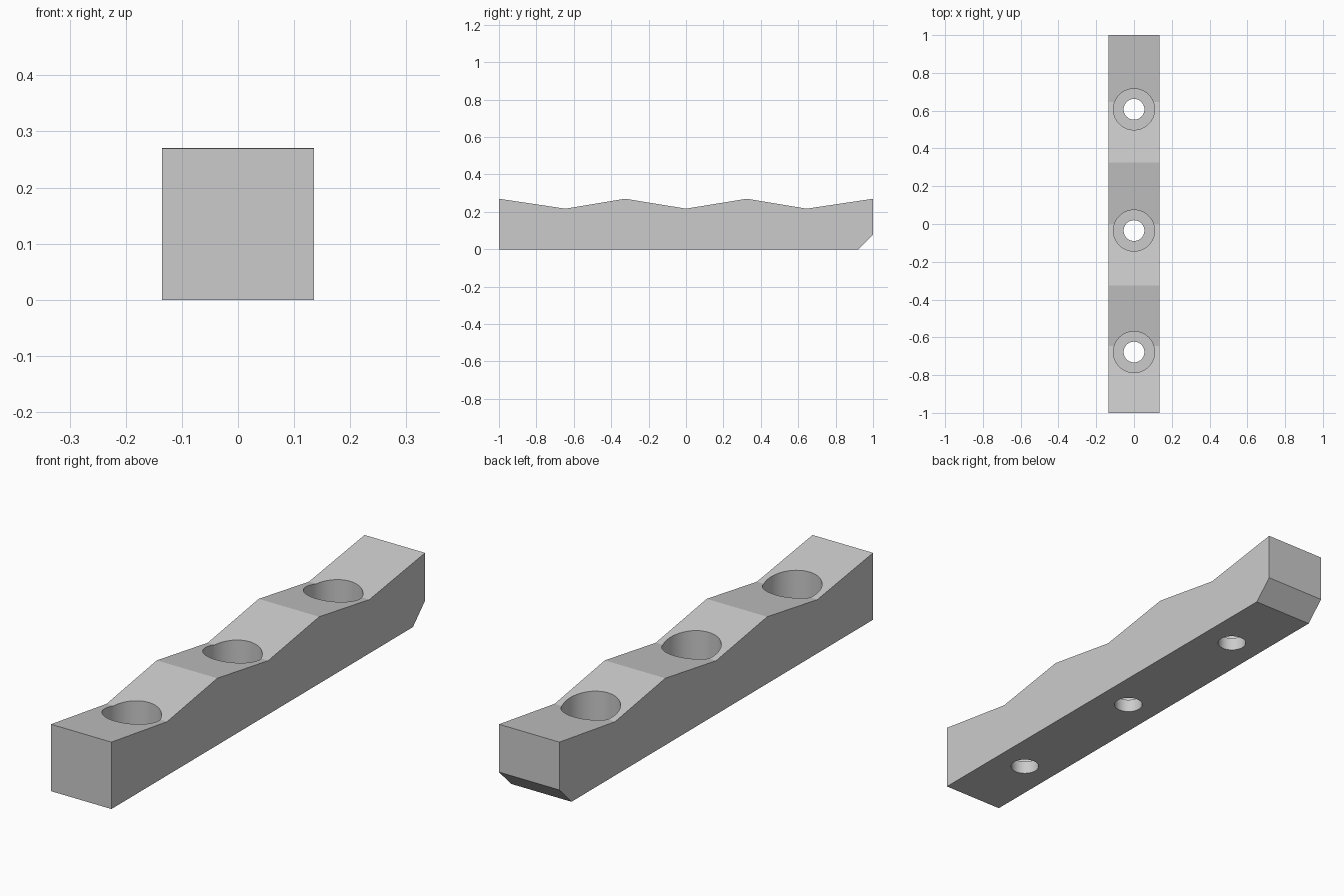
import bpy
import bmesh
import math

if "Cube" in bpy.data.objects:
    bpy.data.objects.remove(bpy.data.objects["Cube"], do_unlink=True)

WIDTH, HIGH, LOW, CHAMFER = 0.27, 0.27, 0.217, 0.077
HOLE_Y = (-0.678, -0.035, 0.607)

grey = bpy.data.materials.new("light grey")
grey.use_nodes = True
colour = (0.6, 0.6, 0.6, 1)
grey.diffuse_color = colour
grey.node_tree.nodes["Principled BSDF"].inputs["Base Color"].default_value = colour


def make_object(name, bm):
    bmesh.ops.recalc_face_normals(bm, faces=bm.faces)
    mesh = bpy.data.meshes.new(name)
    bm.to_mesh(mesh)
    bm.free()
    mesh.materials.append(grey)
    obj = bpy.data.objects.new(name, mesh)
    bpy.context.collection.objects.link(obj)
    return obj


# Bar: side profile with a zigzag top and one chamfered end, extruded in x
zigzag = [(1, HIGH), (0.645, LOW), (0.325, HIGH), (0, LOW),
          (-0.325, HIGH), (-0.645, LOW), (-1, HIGH)]
profile = [(-1, 0), (1 - CHAMFER, 0), (1, CHAMFER)] + zigzag
bm = bmesh.new()
side = bm.faces.new([bm.verts.new((-WIDTH / 2, y, z)) for y, z in profile])
ext = bmesh.ops.extrude_face_region(bm, geom=[side])
bmesh.ops.translate(bm, vec=(WIDTH, 0, 0),
                    verts=[v for v in ext["geom"] if isinstance(v, bmesh.types.BMVert)])
bar = make_object("bar", bm)

# Stepped cutters: narrow screw hole below, wide counterbore above
steps = [(0.055, -0.1), (0.055, 0.054), (0.109, 0.054), (0.109, 0.4)]
for i, y in enumerate(HOLE_Y):
    bm = bmesh.new()
    verts = [bm.verts.new((r, 0, z)) for r, z in [(0, -0.1)] + steps + [(0, 0.4)]]
    edges = [bm.edges.new(pair) for pair in zip(verts, verts[1:])]
    bmesh.ops.spin(bm, geom=verts + edges, cent=(0, 0, 0), axis=(0, 0, 1),
                   angle=math.tau, steps=64, use_duplicate=False)
    bmesh.ops.remove_doubles(bm, verts=bm.verts, dist=0.0001)
    cutter = make_object(f"hole_cutter_{i + 1}", bm)
    cutter.location.y = y
    cutter.hide_render = True
    cutter.hide_set(True)
    cut = bar.modifiers.new(f"hole_{i + 1}", "BOOLEAN")
    cut.operation = "DIFFERENCE"
    cut.solver = "EXACT"
    cut.object = cutter

# Apply the holes, then smooth only the round walls
bpy.context.view_layer.objects.active = bar
bar.select_set(True)
for name in [m.name for m in bar.modifiers]:
    bpy.ops.object.modifier_apply(modifier=name)
bpy.ops.object.shade_smooth_by_angle(angle=math.radians(12))
